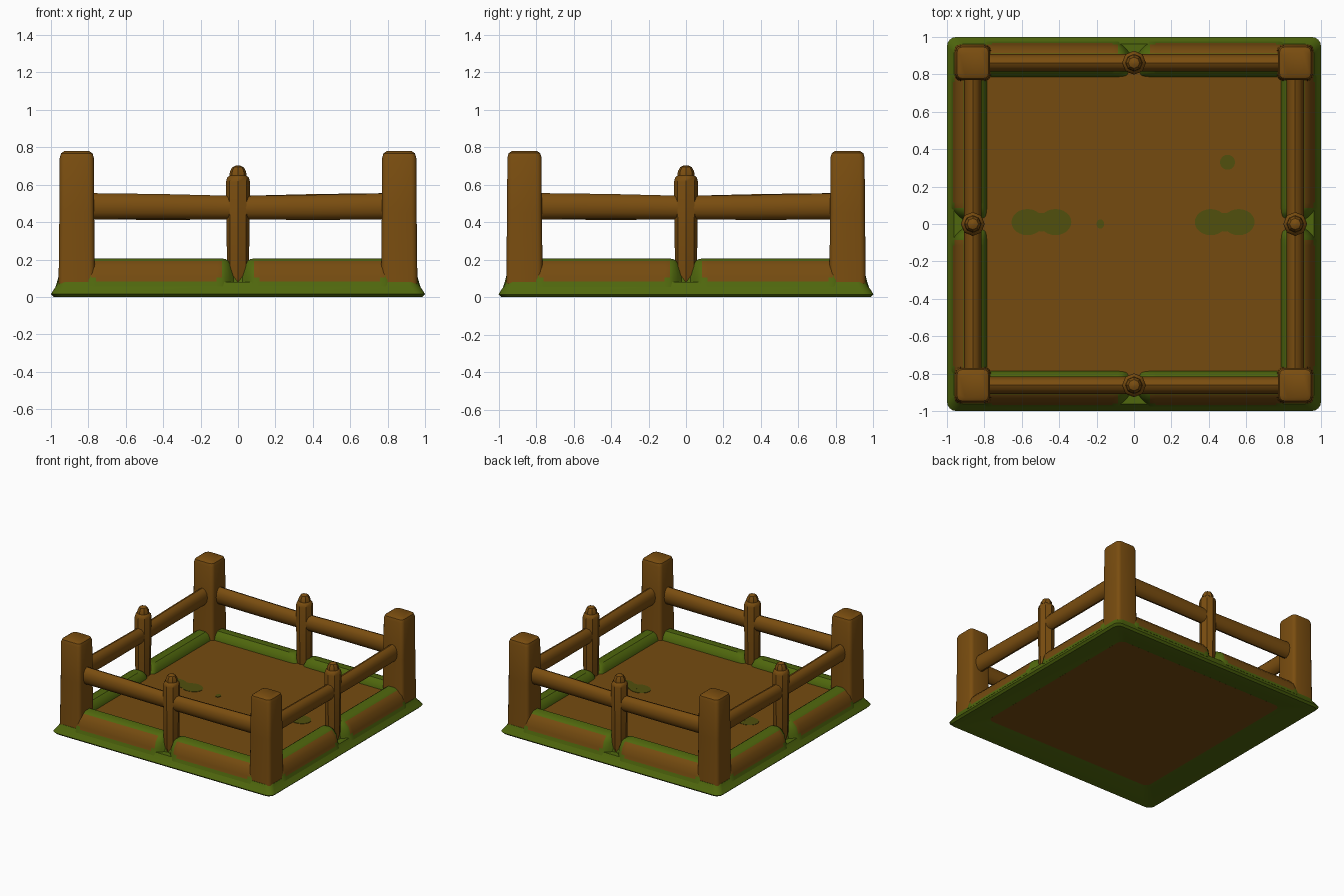
import bpy, bmesh, math
from mathutils import Matrix

if "Cube" in bpy.data.objects:
    bpy.data.objects.remove(bpy.data.objects["Cube"])


def material(name, rgb):
    m = bpy.data.materials.new(name)
    m.diffuse_color = (*rgb, 1)
    m.use_nodes = True
    m.node_tree.nodes["Principled BSDF"].inputs["Base Color"].default_value = m.diffuse_color
    return m


WOOD = material("warm wood", (0.195, 0.075, 0.005))
SOIL = material("brown soil", (0.178, 0.071, 0.005))
GRASS = material("grass green", (0.08, 0.137, 0.004))
MOSS = material("olive moss", (0.083, 0.08, 0.004))


def finish(bm, name, mats, turn=0.0, angle=35):
    bmesh.ops.recalc_face_normals(bm, faces=bm.faces)
    bm.transform(Matrix.Rotation(turn, 4, 'Z'))
    me = bpy.data.meshes.new(name)
    bm.to_mesh(me)
    bm.free()
    for m in mats:
        me.materials.append(m)
    me.shade_smooth()
    me.set_sharp_from_angle(angle=math.radians(angle))
    ob = bpy.data.objects.new(name, me)
    bpy.context.collection.objects.link(ob)
    return ob


def loft(name, rings, mats, turn=0.0, caps=True, closed=False, rule=None, angle=35):
    """Skin a list of point rings; rule(ring, segment) gives the material."""
    bm = bmesh.new()
    vs = [[bm.verts.new(p) for p in r] for r in rings]
    n = len(rings[0])
    for i in range(len(vs) if closed else len(vs) - 1):
        a, b = vs[i], vs[(i + 1) % len(vs)]
        for j in range(n):
            k = (j + 1) % n
            f = bm.faces.new((a[j], a[k], b[k], b[j]))
            f.material_index = rule(i, j) if rule else 0
    if caps and not closed:
        bm.faces.new(vs[0])
        bm.faces.new(vs[-1])
    return finish(bm, name, mats, turn, angle)


def rounded_square(h, z, r, cx=0, cy=0, steps=4):
    pts = []
    for q, (sx, sy) in enumerate(((1, 1), (-1, 1), (-1, -1), (1, -1))):
        for s in range(steps + 1):
            a = math.pi / 2 * (q + s / steps)
            pts.append((cx + sx * (h - r) + r * math.cos(a),
                        cy + sy * (h - r) + r * math.sin(a), z))
    return pts


# Grass rim around the yard, sloping outwards to the ground
rim = [(0.77, 0.032), (0.93, 0.002), (0.985, 0.0), (1.0, 0.015),
       (0.99, 0.032), (0.972, 0.058), (0.962, 0.08), (0.77, 0.08)]
loft("grass_rim", [rounded_square(h, z, 0.05) for h, z in rim], [GRASS], closed=True)

# Soil floor
FLOOR = 0.145
loft("soil_floor", [rounded_square(h, z, 0.02) for h, z in ((0.78, 0.03), (0.81, 0.06), (0.81, FLOOR))], [SOIL])

# Moss patches lying on the floor
patches = [(-0.57, 0.01, 0.085, 0.07), (-0.495, 0.01, 0.06, 0.05), (-0.42, 0.01, 0.085, 0.07),
           (0.41, 0.01, 0.085, 0.07), (0.485, 0.01, 0.06, 0.05), (0.56, 0.01, 0.085, 0.07),
           (0.50, 0.33, 0.04, 0.04), (-0.18, 0.0, 0.02, 0.025)]
for i, (x, y, rx, ry) in enumerate(patches):
    loft("moss_patch", [[(x + rx * math.cos(t * math.pi / 12), y + ry * math.sin(t * math.pi / 12), z)
                         for t in range(24)] for z in (FLOOR - 0.004, FLOOR + 0.002 + i * 0.0003)], [MOSS])

# Corner posts with softened tops
for sx in (-1, 1):
    for sy in (-1, 1):
        prof = [(0.098, 0.05), (0.097, 0.10), (0.093, 0.45), (0.091, 0.745), (0.084, 0.768), (0.068, 0.779)]
        loft("corner_post", [rounded_square(h, z, 0.028, sx * 0.862, sy * 0.862, 3) for h, z in prof], [WOOD])

# Bank cross-section (distance out, height) and how its size changes along it
bank_profile = [(0.976, 0.055), (0.967, 0.082), (0.961, 0.105), (0.947, 0.155), (0.912, 0.192),
                (0.885, 0.206), (0.83, 0.205), (0.803, 0.185), (0.786, 0.143), (0.785, 0.08)]
bank_sections = [(0.0, 0.45, 0.45), (0.025, 0.55, 0.5), (0.045, 0.88, 0.72), (0.065, 0.97, 0.9),
                 (0.085, 1, 1), (0.115, 1, 1), (0.45, 1, 1), (0.76, 1, 1), (0.785, 1, 1), (0.80, 0.9, 0.95)]

for side in range(4):
    turn = side * math.pi / 2

    # Earth banks: two per side, green with a rounded brown outer face
    for s in (-1, 1):
        rings = [[(s * t, -(0.87 + (d - 0.87) * (w if d > 0.87 else 1)), 0.055 + (z - 0.055) * k)
                  for d, z in bank_profile] for t, k, w in bank_sections]
        loft("earth_bank", rings, [GRASS, SOIL], turn,
             rule=lambda i, j: int((5 <= i <= 6 and 1 <= j <= 3) or (i in (4, 7) and j in (2, 3))))

    # Round rail, a little thinner in the middle
    rings = []
    for t, hz, cz in ((-0.80, 0.07, 0.485), (-0.4, 0.067, 0.483), (0, 0.063, 0.477),
                      (0.4, 0.067, 0.479), (0.80, 0.07, 0.484)):
        rings.append([(t, -0.862 + 0.046 * math.cos(a * math.pi / 6),
                       cz + hz * math.sin(a * math.pi / 6)) for a in range(12)])
    loft("rail", rings, [WOOD], turn)

    # Middle post with a domed knob
    knob = [(0.045, 0.06), (0.058, 0.12), (0.062, 0.40), (0.064, 0.615), (0.058, 0.638),
            (0.046, 0.648), (0.043, 0.672), (0.030, 0.694), (0.010, 0.703)]
    rings = [[(r * math.cos(a * math.pi / 4), -0.862 + r * math.sin(a * math.pi / 4), z)
              for a in range(8)] for r, z in knob]
    loft("middle_post", rings, [WOOD], turn)
